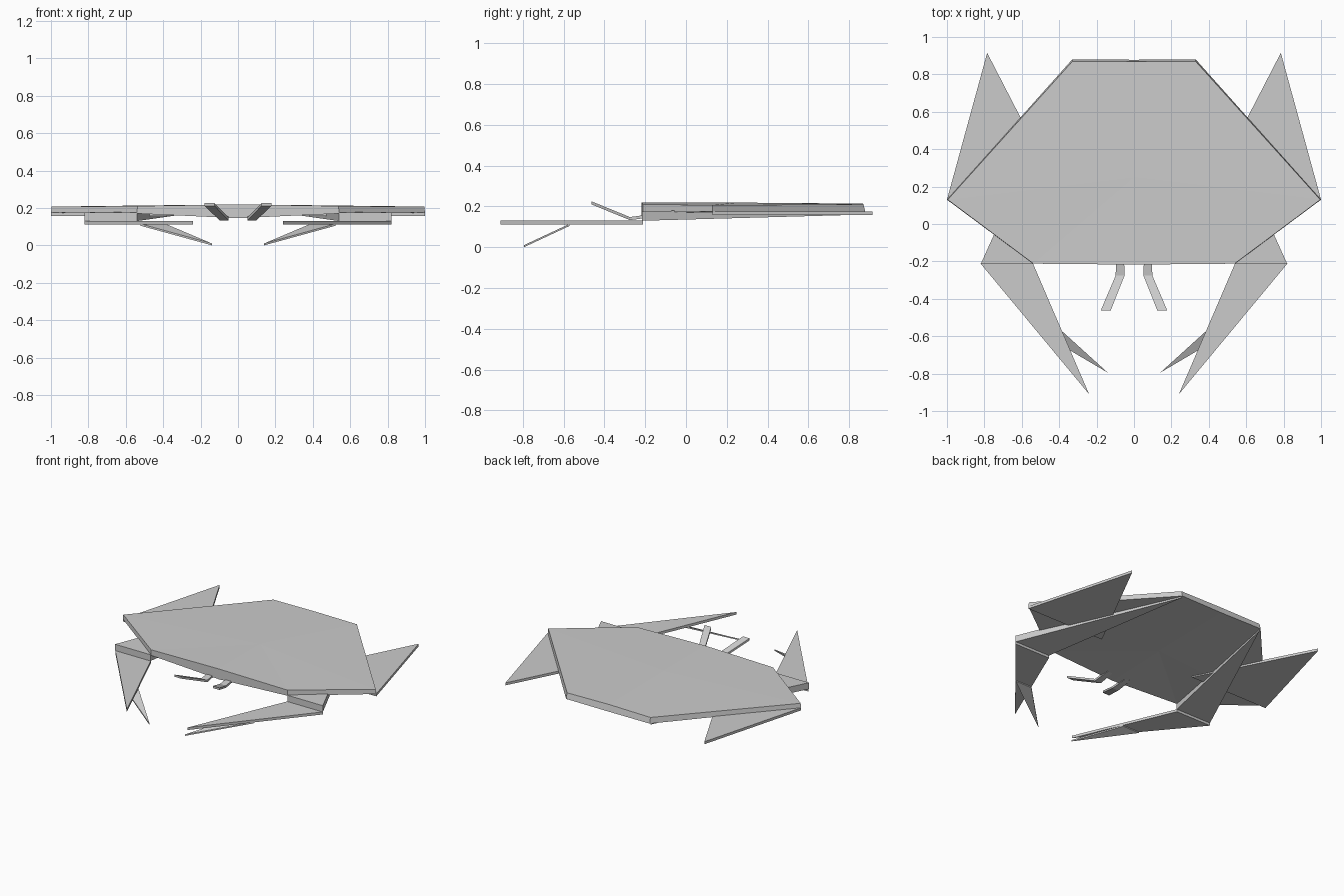
import bpy
import bmesh
from mathutils import Vector

if "Cube" in bpy.data.objects:
    bpy.data.objects.remove(bpy.data.objects["Cube"])


def finish(name, bm, mirror):
    bmesh.ops.recalc_face_normals(bm, faces=bm.faces)
    mesh = bpy.data.meshes.new(name)
    bm.to_mesh(mesh)
    bm.free()
    obj = bpy.data.objects.new(name, mesh)
    bpy.context.collection.objects.link(obj)
    if mirror:
        mod = obj.modifiers.new("mirror", 'MIRROR')
        mod.use_axis[0] = True
        mod.use_mirror_merge = False
    return obj


def plate(name, points, thickness):
    """Flat plate from its top outline, thickened downwards, mirrored in x."""
    bm = bmesh.new()
    top = [bm.verts.new(p) for p in points]
    low = [bm.verts.new(Vector(p) - Vector((0, 0, thickness))) for p in points]
    bm.faces.new(top)
    bm.faces.new(low[::-1])
    n = len(top)
    for i in range(n):
        bm.faces.new((top[i], low[i], low[(i + 1) % n], top[(i + 1) % n]))
    return finish(name, bm, True)


# Shell: angular outline, gently domed top and underside
# (half outline: x, y, top z, bottom z)
half = [(0.0, -0.217, 0.219, 0.145), (0.54, -0.212, 0.21, 0.17),
        (1.0, 0.13, 0.207, 0.175), (0.33, 0.88, 0.21, 0.17),
        (0.0, 0.878, 0.214, 0.168)]
ring = half + [(-x, y, t, b) for x, y, t, b in half[3:0:-1]]
bm = bmesh.new()
top = [bm.verts.new((x * 0.996, y - (0.01 if y > 0.5 else 0), t)) for x, y, t, b in ring]
low = [bm.verts.new((x, y, b)) for x, y, t, b in ring]
top_mid = bm.verts.new((0, 0.25, 0.219))
low_mid = bm.verts.new((0, 0.25, 0.16))
for i in range(len(ring)):
    j = (i + 1) % len(ring)
    bm.faces.new((top[i], top[j], top_mid))
    bm.faces.new((low[j], low[i], low_mid))
    bm.faces.new((top[i], low[i], low[j], top[j]))
finish("shell", bm, False)

# Upper arms: long wedges under the shell
plate("upper_arm", [(0.54, -0.215, 0.175), (0.82, -0.215, 0.175), (0.33, 0.87, 0.205)], 0.045)

# Claws and their small lower pincers
plate("claw", [(0.54, -0.212, 0.13), (0.24, -0.91, 0.13), (0.82, -0.212, 0.13)], 0.018)
plate("pincer", [(0.388, -0.57, 0.115), (0.14, -0.795, 0.01), (0.522, -0.57, 0.115)], 0.01)

# Rear legs
plate("rear_leg", [(1.0, 0.13, 0.176), (0.785, 0.915, 0.176), (0.38, 0.13, 0.176)], 0.018)

# Eye stalks: bent strips at the front
bm = bmesh.new()
path = [(0.055, 0.095, -0.15, 0.165), (0.05, 0.098, -0.275, 0.148), (0.125, 0.178, -0.463, 0.225)]
rings = [[bm.verts.new(p) for p in ((a, y, z), (b, y, z), (b, y, z - 0.015), (a, y, z - 0.015))]
         for a, b, y, z in path]
for r, s in zip(rings, rings[1:]):
    for i in range(4):
        k = (i + 1) % 4
        bm.faces.new((r[i], r[k], s[k], s[i]))
bm.faces.new(rings[0])
bm.faces.new(rings[-1])
finish("eye_stalk", bm, True)
